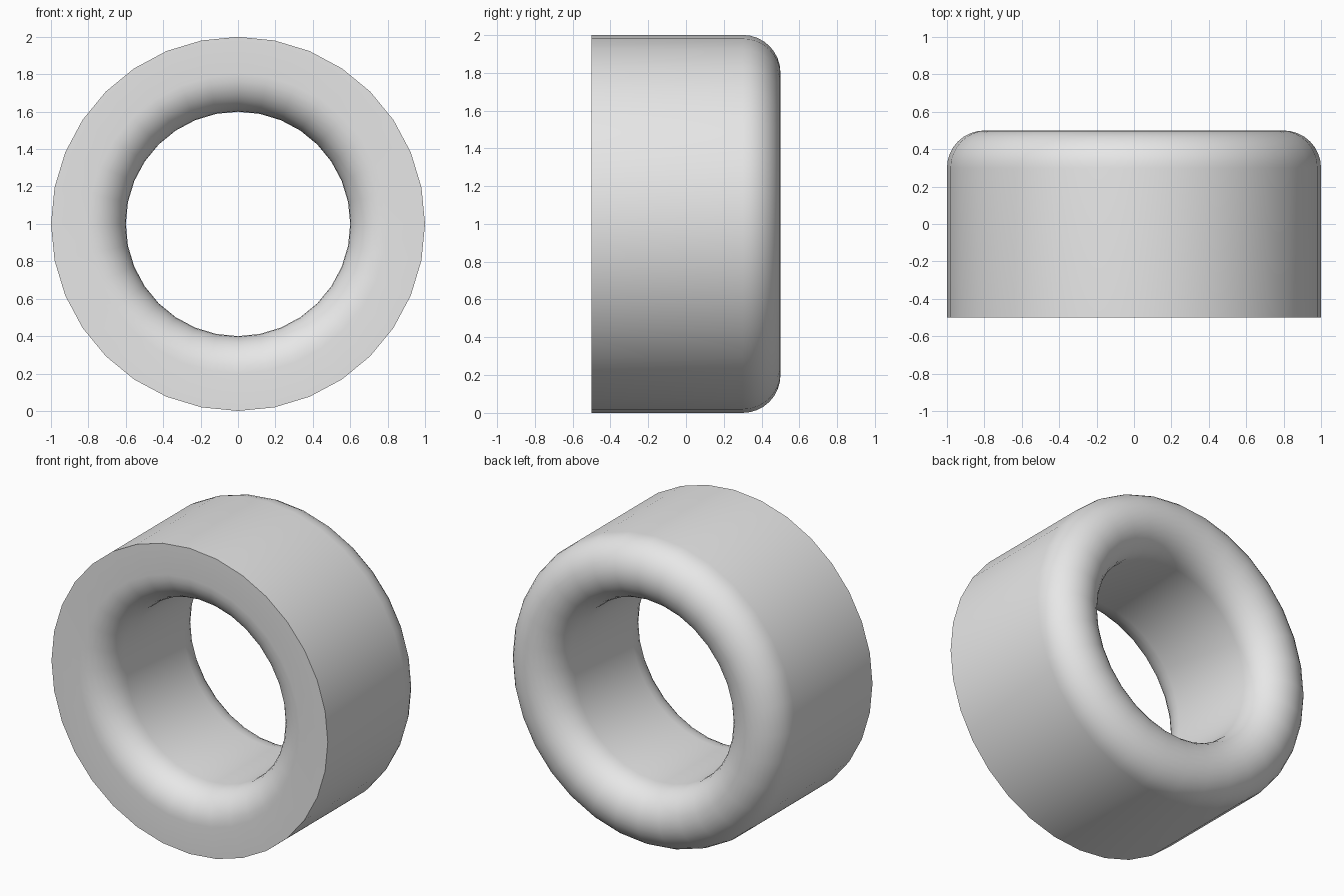
import bpy, bmesh, math
from mathutils import Vector, Matrix

SEGMENTS = 32
ARC_STEPS = 8
INNER, OUTER, HALF, ROUND = 0.6, 1.0, 0.5, 0.2

cube = bpy.data.objects.get("Cube")
if cube:
    bpy.data.objects.remove(cube, do_unlink=True)


def arc(radius, y, start):
    """Quarter circle in the (radius, y) section, turning counter-clockwise."""
    angles = [math.radians(start + 90 * i / ARC_STEPS) for i in range(ARC_STEPS + 1)]
    return [(radius + ROUND * math.cos(a), y + ROUND * math.sin(a)) for a in angles]


# Cross-section: sharp outer front edge, other three corners rounded
middle = INNER + ROUND
profile = [(OUTER, -HALF)]
profile += arc(OUTER - ROUND, HALF - ROUND, 0)
profile += arc(middle, HALF - ROUND, 90)[1:]
profile += arc(middle, -HALF + ROUND, 180)

# Sweep the section around the y axis
bm = bmesh.new()
rings = []
for i in range(SEGMENTS):
    turn = Matrix.Rotation(math.tau * i / SEGMENTS, 3, 'Y')
    rings.append([bm.verts.new(turn @ Vector((r, y, 0)) + Vector((0, 0, 1)))
                  for r, y in profile])
count = len(profile)
for i in range(SEGMENTS):
    a, b = rings[i], rings[(i + 1) % SEGMENTS]
    for j in range(count):
        k = (j + 1) % count
        bm.faces.new((a[j], a[k], b[k], b[j]))
bmesh.ops.recalc_face_normals(bm, faces=bm.faces)

mesh = bpy.data.meshes.new("rounded_ring")
bm.to_mesh(mesh)
bm.free()
ring = bpy.data.objects.new("rounded_ring", mesh)
bpy.context.collection.objects.link(ring)

# Plain grey material
grey = bpy.data.materials.new("light_grey")
grey.use_nodes = True
colour = (0.8, 0.8, 0.8, 1)
grey.diffuse_color = colour
grey.node_tree.nodes["Principled BSDF"].inputs["Base Color"].default_value = colour
mesh.materials.append(grey)

# Smooth shading with the front rim kept sharp
bpy.ops.object.select_all(action='DESELECT')
ring.select_set(True)
bpy.context.view_layer.objects.active = ring
bpy.ops.object.shade_smooth_by_angle(angle=math.radians(30))
